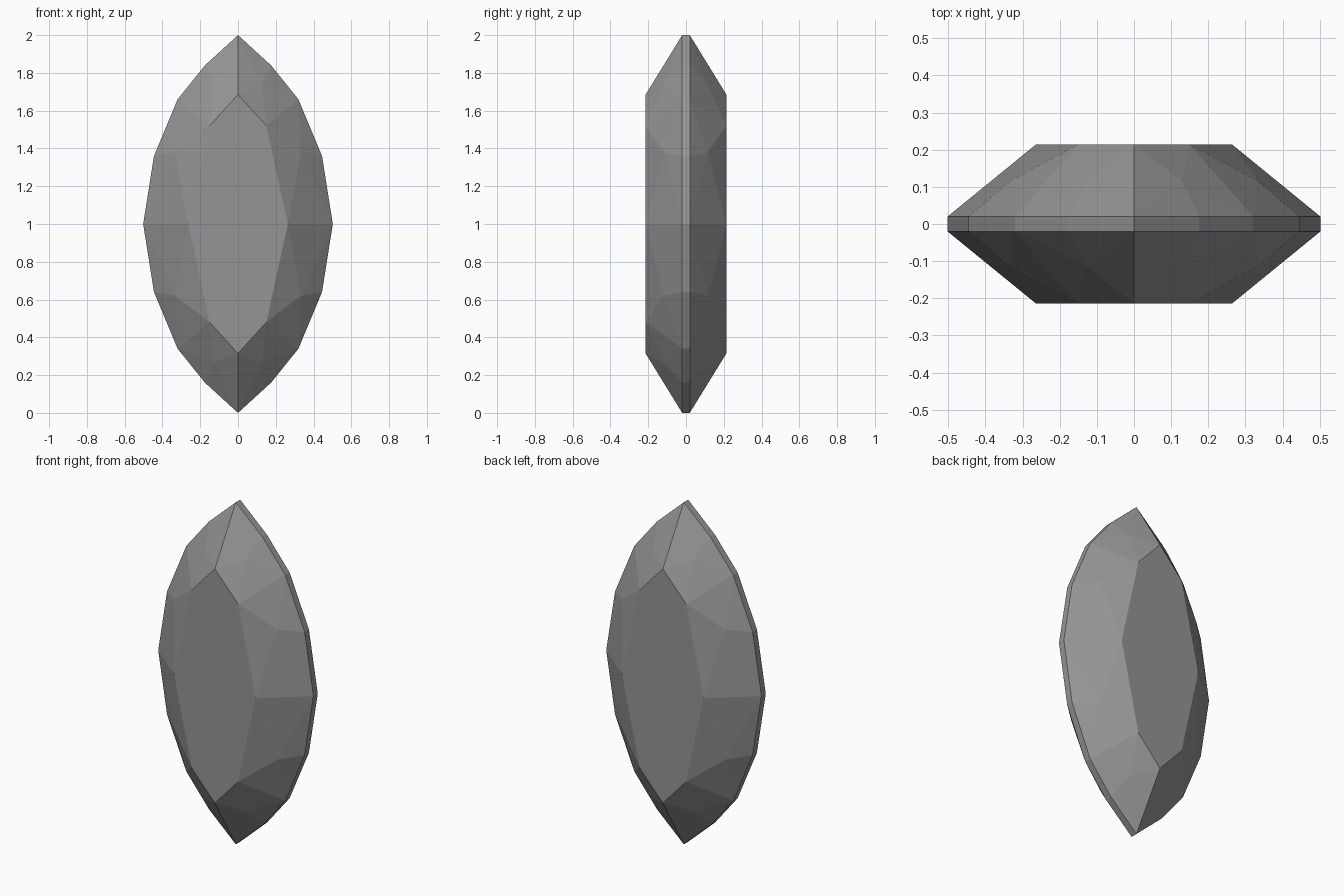
import bpy, bmesh
from math import radians

if "Cube" in bpy.data.objects:
    bpy.data.objects.remove(bpy.data.objects["Cube"])

# One quarter of the cut: (x, height from centre, depth from mid plane)
girdle = [(0, 1.0, .02), (.175, .84, .02), (.32, .66, .02), (.445, .36, .02), (.502, 0, .02)]
crown = [(.127, .735, .116), (.333, .38, .116)]
table = [(0, .685, .214), (.15, .52, .214), (.264, 0, .214)]

# Mirror the corners to all sides
corners = set()
for x, z, y in girdle + crown + table:
    for sx in (1, -1):
        for sy in (1, -1):
            for sz in (1, -1):
                corners.add((round(sx * x, 4) + 0.0, sy * y, 1 + sz * z))

# Wrap the convex gem around the corners and merge flat facets
bm = bmesh.new()
for c in sorted(corners):
    bm.verts.new(c)
bmesh.ops.convex_hull(bm, input=bm.verts[:])
bmesh.ops.dissolve_limit(bm, angle_limit=radians(1.5), verts=bm.verts[:], edges=bm.edges[:])
bmesh.ops.recalc_face_normals(bm, faces=bm.faces[:])

mesh = bpy.data.meshes.new("marquise_gem")
bm.to_mesh(mesh)
bm.free()
gem = bpy.data.objects.new("marquise_gem", mesh)
bpy.context.collection.objects.link(gem)

# Dark grey stone
stone = bpy.data.materials.new("dark_stone")
stone.diffuse_color = (.3, .3, .3, 1)
stone.use_nodes = True
stone.node_tree.nodes["Principled BSDF"].inputs["Base Color"].default_value = stone.diffuse_color
mesh.materials.append(stone)
